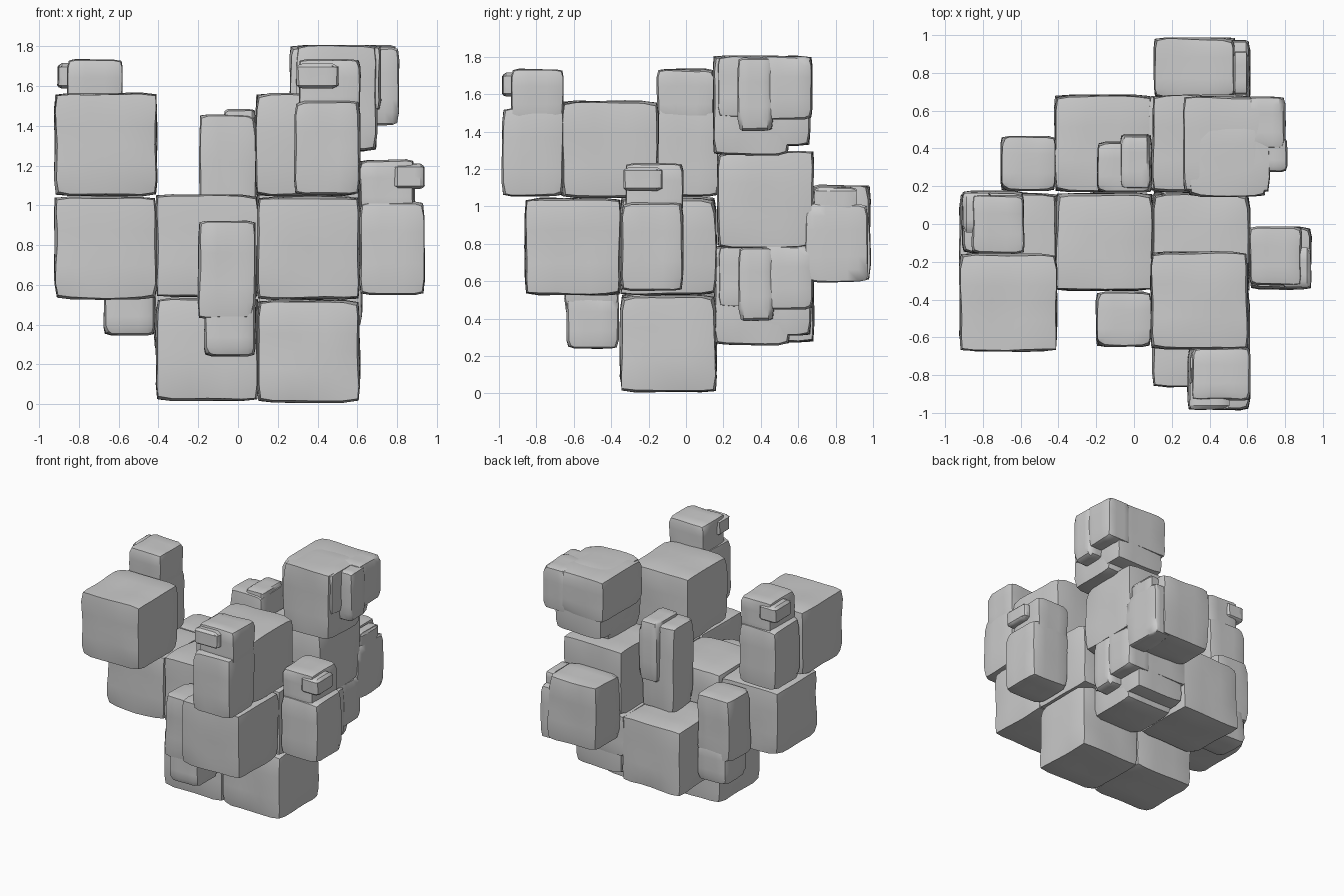
import bpy, bmesh, math
from mathutils import Vector, Matrix, noise

old = bpy.data.objects.get("Cube")
if old:
    bpy.data.objects.remove(old, do_unlink=True)

stone = bpy.data.materials.new("stone_grey")
stone.use_nodes = True
GREY = (0.6, 0.6, 0.6, 1)
stone.diffuse_color = GREY
stone.node_tree.nodes["Principled BSDF"].inputs["Base Color"].default_value = GREY


def add_chunk(bm, lo, hi, seed, rough=0.02, chip=0.02):
    """One weathered box: cut into a grid, edges chipped in, faces made wavy."""
    lo, hi = Vector(lo), Vector(hi)
    mid, half = (lo + hi) / 2, (hi - lo) / 2
    part = bmesh.new()
    bmesh.ops.create_cube(part, size=2)
    bmesh.ops.subdivide_edges(part, edges=part.edges[:], cuts=5, use_grid_fill=True)
    shift = Vector((seed * 3.7, seed * 1.3, seed * 2.1))
    for v in part.verts:
        unit = v.co.copy()
        p = Vector([mid[i] + half[i] * unit[i] for i in range(3)])
        wave = noise.noise_vector(p * 4 + shift)
        on_edge = sum(abs(c) > 0.99 for c in unit) - 1
        for i in range(3):
            if abs(unit[i]) > 0.99:
                inward = rough * 0.4 * (1 + wave[i]) + chip * on_edge * 0.4 * (1 + wave[i - 1])
                p[i] -= math.copysign(min(inward, half[i] * 0.4), unit[i])
        v.co = p
    mesh = bpy.data.meshes.new("chunk")
    part.to_mesh(mesh)
    part.free()
    bm.from_mesh(mesh)
    bpy.data.meshes.remove(mesh)


def rock(name, chunks, seed, place=None, rough=0.02):
    bm = bmesh.new()
    for i, (lo, hi) in enumerate(chunks):
        add_chunk(bm, lo, hi, seed + i * 0.4, rough)
    if place:
        bm.transform(place)
    mesh = bpy.data.meshes.new(name)
    bm.to_mesh(mesh)
    bm.free()
    mesh.materials.append(stone)
    obj = bpy.data.objects.new(name, mesh)
    bpy.context.collection.objects.link(obj)
    bpy.ops.object.select_all(action="DESELECT")
    obj.select_set(True)
    bpy.context.view_layer.objects.active = obj
    bpy.ops.object.shade_smooth_by_angle(angle=math.radians(32))
    return obj


# Large cubes, each given by its lowest corner
S = 0.53
cubes = {
    "base_left": (0.09, -0.36, 0.0),
    "base_middle": (-0.42, -0.36, 0.01),
    "core_left": (0.09, -0.36, 0.52),
    "core_middle": (-0.42, -0.36, 0.53),
    "core_right": (-0.93, -0.36, 0.52),
    "front_cube": (0.09, -0.87, 0.52),
    "upper_left_cube": (0.08, -0.67, 1.04),
    "upper_right_cube": (-0.93, -0.68, 1.04),
    "back_left_cube": (0.09, 0.16, 0.77),
    "back_middle_cube": (-0.43, 0.16, 0.27),
}
for n, (name, corner) in enumerate(cubes.items()):
    rock(name, [(corner, [c + S for c in corner])], n + 1)

# Narrow pillars with a pinched neck and a ledge; local front is -y, base at z = 0
pillar = [
    ((-0.17, -0.17, 0), (0.17, 0.17, 0.48)),
    ((-0.15, -0.12, 0.4), (0.17, 0.17, 0.69)),
    ((-0.16, -0.17, 0.53), (0.06, 0, 0.67)),
]
for name, spot, turn in (
    ("front_pillar", (0.45, -0.82, 1.05), 0),
    ("left_pillar", (0.775, -0.18, 0.545), 90),
    ("right_pillar", (-0.745, 0.01, 1.05), -90),
):
    rock(name, pillar, 4, Matrix.Translation(spot) @ Matrix.Rotation(math.radians(turn), 4, "Z"), 0.015)

# Slim posts: a broad upper block on a smaller foot
post = [
    ((-0.15, -0.15, 0.19), (0.15, 0.15, 0.69)),
    ((-0.12, -0.14, 0), (0.15, 0.15, 0.3)),
]
for name, spot in (
    ("front_post", (-0.055, -0.505, 0.235)),
    ("back_right_post", (-0.56, 0.32, 0.34)),
):
    rock(name, post, 7, Matrix.Translation(spot), 0.015)
rock("back_post", [
    ((-0.2, 0.16, 0.78), (0.1, 0.44, 1.46)),
    ((-0.08, 0.18, 1.0), (0.1, 0.48, 1.49)),
], 8, rough=0.015)

# Overhanging boulders: core, wide cap on the left side and a stepped underside
boulder = [
    ((0, 0, 0), (0.42, 0.42, 0.54)),
    ((0, 0.1, 0.05), (0.42, 0.53, 0.53)),
    ((-0.03, 0.02, 0.2), (0.44, 0.54, 0.54)),
    ((0.3, 0.13, 0.13), (0.53, 0.33, 0.53)),
    ((0.3, 0.25, 0.19), (0.52, 0.54, 0.54)),
]
for name, spot in (("top_boulder", (0.285, 0.14, 1.27)), ("low_boulder", (0.1, 0.145, 0.255))):
    rock(name, boulder, 5, Matrix.Translation(spot), 0.012)

# Knob on the back
rock("back_knob", [
    ((0.1, 0.66, 0.6), (0.54, 0.99, 1.12)),
    ((0.45, 0.63, 0.59), (0.62, 0.98, 1.02)),
    ((0.52, 0.68, 0.95), (0.61, 0.92, 1.11)),
], 9, rough=0.015)
